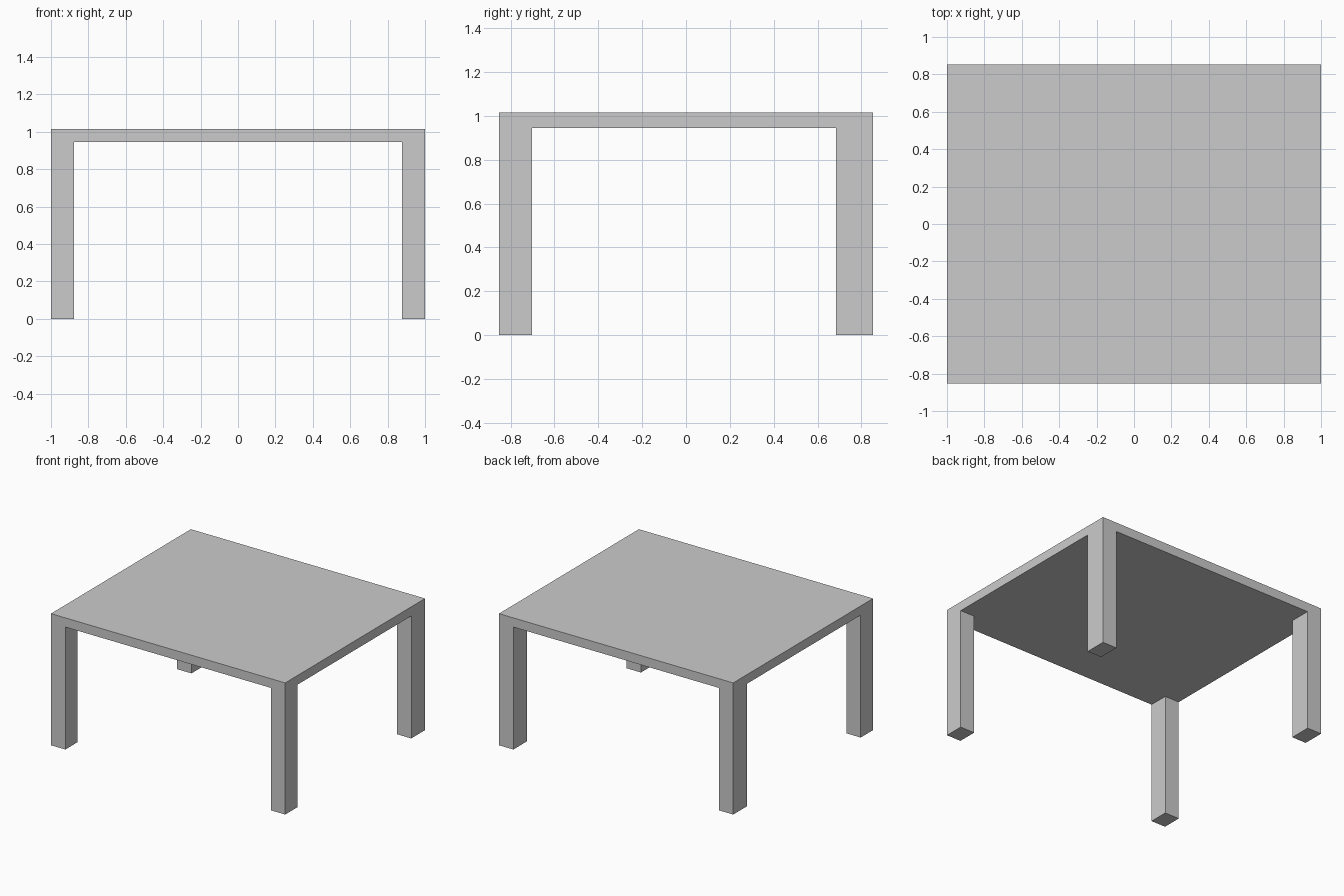
import bpy, bmesh
from mathutils import Matrix, Vector

if "Cube" in bpy.data.objects:
    bpy.data.objects.remove(bpy.data.objects["Cube"])

HX, HY = 1.0, 0.853           # half extents of the table
TOP, UNDER = 1.016, 0.945     # slab top and underside
X_IN = 0.877                  # inner leg faces in x
Y_FRONT, Y_BACK = -0.703, 0.685  # inner leg faces in y

bm = bmesh.new()

# Table top slab
slab = Matrix.Translation((0, 0, (TOP + UNDER) / 2)) @ Matrix.Diagonal(
    (2 * HX, 2 * HY, TOP - UNDER, 1))
bmesh.ops.create_cube(bm, size=1, matrix=slab)

# Cut lines marking the leg corners
for co, no in (((-X_IN, 0, 0), (1, 0, 0)), ((X_IN, 0, 0), (1, 0, 0)),
               ((0, Y_FRONT, 0), (0, 1, 0)), ((0, Y_BACK, 0), (0, 1, 0))):
    bmesh.ops.bisect_plane(bm, geom=bm.verts[:] + bm.edges[:] + bm.faces[:],
                           plane_co=co, plane_no=no)


def is_corner(face):
    c = face.calc_center_median()
    return (abs(c.z - UNDER) < 1e-4 and abs(c.x) > X_IN
            and (c.y < Y_FRONT or c.y > Y_BACK))


# Four legs pulled down from the corners
corners = [f for f in bm.faces if is_corner(f)]
result = bmesh.ops.extrude_face_region(bm, geom=corners)
for v in result["geom"]:
    if isinstance(v, bmesh.types.BMVert):
        v.co.z = 0

# Merge coplanar faces into clean flat sides
bmesh.ops.dissolve_limit(bm, angle_limit=0.01, verts=bm.verts[:], edges=bm.edges[:])
bmesh.ops.recalc_face_normals(bm, faces=bm.faces[:])

mesh = bpy.data.meshes.new("table")
bm.to_mesh(mesh)
bm.free()
bpy.context.collection.objects.link(bpy.data.objects.new("table", mesh))
